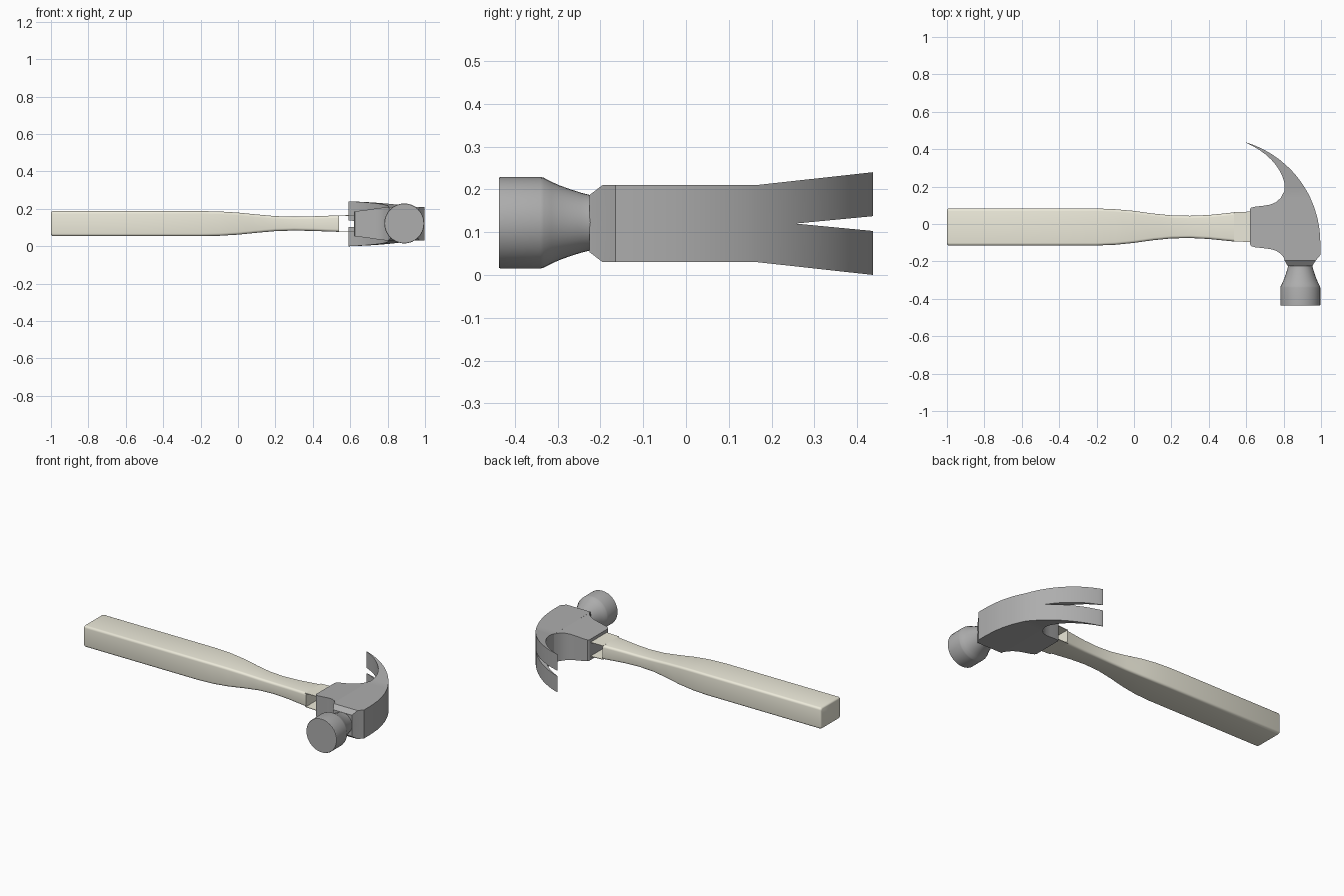
import bpy, bmesh, math

if "Cube" in bpy.data.objects:
    bpy.data.objects.remove(bpy.data.objects["Cube"])

ZC = 0.121  # mid height of the tool


def material(name, rgb):
    m = bpy.data.materials.new(name)
    m.diffuse_color = (*rgb, 1)
    m.use_nodes = True
    m.node_tree.nodes["Principled BSDF"].inputs["Base Color"].default_value = m.diffuse_color
    return m


WOOD = material("pale_wood", (0.84, 0.82, 0.70))
STEEL = material("dark_steel", (0.42, 0.42, 0.42))


def loft(name, rings, mat, skip=None, angle=30):
    """Skin a list of equal closed rings; skip(face) removes unwanted faces."""
    bm = bmesh.new()
    vr = [[bm.verts.new(p) for p in r] for r in rings]
    n = len(vr[0])
    for a, b in zip(vr, vr[1:]):
        for i in range(n):
            j = (i + 1) % n
            bm.faces.new((a[i], a[j], b[j], b[i]))
    bm.faces.new(vr[0][::-1])
    bm.faces.new(vr[-1])
    bmesh.ops.recalc_face_normals(bm, faces=bm.faces)
    if skip:
        bmesh.ops.delete(bm, geom=[f for f in bm.faces if skip(f)], context='FACES')
    me = bpy.data.meshes.new(name)
    bm.to_mesh(me)
    bm.free()
    me.materials.append(mat)
    ob = bpy.data.objects.new(name, me)
    bpy.context.collection.objects.link(ob)
    bpy.ops.object.select_all(action='DESELECT')
    ob.select_set(True)
    bpy.context.view_layer.objects.active = ob
    bpy.ops.object.shade_smooth_by_angle(angle=math.radians(angle))
    return ob


def rounded(x, y0, y1, h, r, seg=4):
    """Rounded rectangle across the handle at x."""
    pts = []
    corners = [(y1 - r, h - r, 0), (y0 + r, h - r, 90),
               (y0 + r, r - h, 180), (y1 - r, r - h, 270)]
    for cy, cz, a0 in corners:
        for k in range(seg + 1):
            a = math.radians(a0 + 90 * k / seg)
            pts.append((x, cy + r * math.cos(a), ZC + cz + r * math.sin(a)))
    return pts


# Handle: x, y min, y max, half height
stations = [(-1.0, -.107, .075, .059), (-.997, -.112, .080, .064),
            (-.99, -.115, .083, .067), (-.2, -.115, .083, .067),
            (-.1, -.111, .079, .065), (0, -.101, .070, .059),
            (.1, -.087, .056, .049), (.2, -.077, .046, .040),
            (.3, -.075, .044, .037), (.4, -.080, .048, .039),
            (.48, -.088, .056, .042), (.54, -.094, .063, .044)]
loft("handle", [rounded(*s, 0.014) for s in stations], WOOD, angle=40)

# Thin tongues leading from the handle into the head socket
for name, s in (("upper_tongue", 1), ("lower_tongue", -1)):
    rings = []
    for x, y0, y1, h in ((.535, -.094, .063, .044), (.64, -.096, .067, .046)):
        rings.append([(x, y, ZC + s * z) for y, z in
                      ((y0, h), (y1, h), (y1, h - .003), (y0, h - .003))])
    loft(name, rings, WOOD)


# Head body and claw: upper half only, mirrored; the slot opens along y
def half_height(y):
    if y < -.195:
        return .067
    return .09 + max(0, y - .165) * .03 / .272


def slot(y):
    return max(0, y - .255) * .095


def outer(y):
    if y < -.16:
        return {-.225: .953, -.195: .972}.get(y, .997)
    return .436 + math.sqrt(.5606 ** 2 - (y + .1) ** 2)


inner = [(-.225, .822), (-.195, .805), (-.165, .80), (-.1, .80), (-.03, .80),
         (.03, .80), (.09, .80), (.14, .797), (.165, .802), (.195, .806),
         (.225, .803), (.255, .793), (.285, .779), (.315, .759), (.345, .733),
         (.372, .703), (.395, .672), (.415, .638), (.43, .607), (.437, .592)]
rings = []
for y, xi in inner:
    xo, s, h = max(outer(y), xi + .004), slot(y), half_height(y)
    rings.append([(xi, y, s), (xo, y, s), (xo, y, h), (xi, y, h)])
head = loft("head_and_claw", rings, STEEL,
            skip=lambda f: all(abs(v.co.z) < 1e-6 for v in f.verts))
head.location.z = .12
mir = head.modifiers.new("mirror", 'MIRROR')
mir.use_axis = (False, False, True)
mir.merge_threshold = 1e-4

# Socket: tapered cheek between head and handle
socket = [(.62, -.108, .078, .066), (.626, -.118, .087, .067),
          (.65, -.125, .093, .070), (.69, -.129, .097, .075),
          (.73, -.134, .104, .081), (.76, -.143, .117, .085),
          (.785, -.160, .140, .088), (.802, -.180, .172, .09)]
loft("head_socket", [[(x, a, .12 - h), (x, b, .12 - h), (x, b, .12 + h), (x, a, .12 + h)]
                     for x, a, b, h in socket], STEEL)

# Striking face and flared neck
profile = [(-.205, .064), (-.225, .065), (-.245, .070), (-.27, .078), (-.295, .087),
           (-.315, .096), (-.332, .105), (-.34, .107), (-.434, .107), (-.437, .105)]
loft("striking_face",
     [[(.889 + r * math.cos(t * math.tau / 32), y, .122 + r * math.sin(t * math.tau / 32))
       for t in range(32)] for y, r in profile], STEEL)
